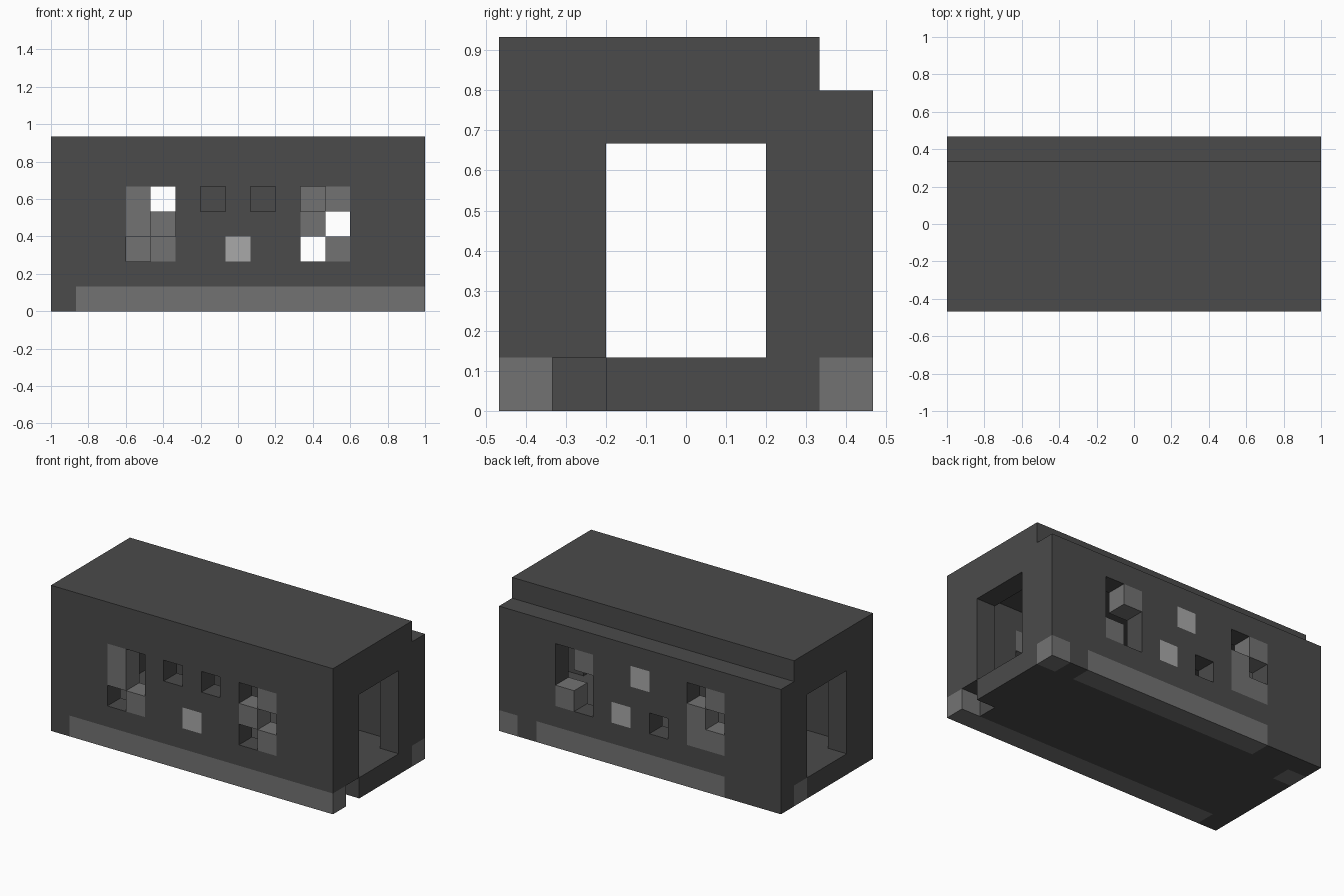
import bpy
import bmesh
from mathutils import Vector

if "Cube" in bpy.data.objects:
    bpy.data.objects.remove(bpy.data.objects["Cube"], do_unlink=True)

NX, NY, NZ = 15, 7, 7          # block counts along each axis
UNIT = 2 / NX


def material(name, value):
    mat = bpy.data.materials.new(name)
    color = (value, value, value, 1)
    mat.diffuse_color = color
    mat.use_nodes = True
    bsdf = next(n for n in mat.node_tree.nodes if n.type == "BSDF_PRINCIPLED")
    bsdf.inputs["Base Color"].default_value = color
    bsdf.inputs["Roughness"].default_value = 0.9
    return mat


dark = material("dark grey", 0.069)
medium = material("medium grey", 0.171)
pale = material("pale grey", 0.397)

grid = {}                      # cell -> part name
part_material = {}


def fill(part, mat, xs, ys, zs):
    """Put a box of blocks in the grid, replacing what was there."""
    part_material[part] = mat
    for x in xs:
        for y in ys:
            for z in zs:
                grid[x, y, z] = part


def carve(xs, ys, zs):
    for x in xs:
        for y in ys:
            for z in zs:
                grid.pop((x, y, z), None)


# Hollow shell: floor, roof, long walls and end walls
all_x, all_y = range(NX), range(NY)
walls_z = range(1, NZ - 1)
fill("floor", dark, all_x, all_y, [0])
fill("front_wall", dark, all_x, [0], walls_z)
fill("back_wall", dark, all_x, [NY - 1], walls_z)
fill("right_end_wall", dark, [0], range(1, NY - 1), walls_z)
fill("left_end_wall", dark, [NX - 1], range(1, NY - 1), walls_z)
fill("roof", dark, all_x, range(NY - 1), [NZ - 1])

# Doorways through both ends, and the missing floor block
carve([0, NX - 1], range(2, 5), range(1, 5))
carve([NX - 1], [1], [0])

# Worn base course
fill("front_base_course", medium, range(1, NX), [0], [0])
fill("back_base_course", medium, range(3, 13), [NY - 1], [0])
fill("base_corner_block", medium, [NX - 1], [NY - 1], [0])
fill("base_end_block", medium, [0], [NY - 2], [0])

# Window panels, top row first: M = medium block, . = opening
panels = [
    ("front_window_right", 0, 3, ("M.", "M.", ".M")),
    ("front_window_left", 0, 10, (".M", "M.", ".M")),
    ("back_window_right", NY - 1, 3, ("M.", ".M", "MM")),
    ("back_window_left", NY - 1, 10, ("M.", "..", ".M")),
]
for name, y, x0, rows in panels:
    for r, row in enumerate(rows):
        for c, mark in enumerate(row):
            if mark == "M":
                fill(name, medium, [x0 + c], [y], [4 - r])
            else:
                carve([x0 + c], [y], [4 - r])

# Small single openings and pale blocks between the windows
carve([6, 8], [0], [4])
carve([6], [NY - 1], [2])
fill("front_pale_block", pale, [7], [0], [2])
fill("back_pale_block_upper", pale, [7], [NY - 1], [4])
fill("back_pale_block_lower", pale, [8], [NY - 1], [2])


def build(part):
    """Make one mesh from the exposed sides of a part's blocks."""
    bm = bmesh.new()
    for cell in [c for c, p in grid.items() if p == part]:
        corner = Vector(cell)
        for axis in range(3):
            u, v, n = Vector(), Vector(), Vector()
            n[axis] = u[(axis + 1) % 3] = v[(axis + 2) % 3] = 1
            for side in (0, 1):
                step = n if side else -n
                if tuple(int(a) for a in corner + step) in grid:
                    continue
                base = corner + n * side
                quad = [base, base + u, base + u + v, base + v]
                if not side:
                    quad.reverse()
                bm.faces.new([
                    bm.verts.new(((p.x - NX / 2) * UNIT,
                                  (p.y - NY / 2) * UNIT, p.z * UNIT))
                    for p in quad])
    bmesh.ops.remove_doubles(bm, verts=bm.verts, dist=0.001)
    mesh = bpy.data.meshes.new(part)
    bm.to_mesh(mesh)
    bm.free()
    mesh.materials.append(part_material[part])
    bpy.context.collection.objects.link(bpy.data.objects.new(part, mesh))


for part in part_material:
    build(part)
